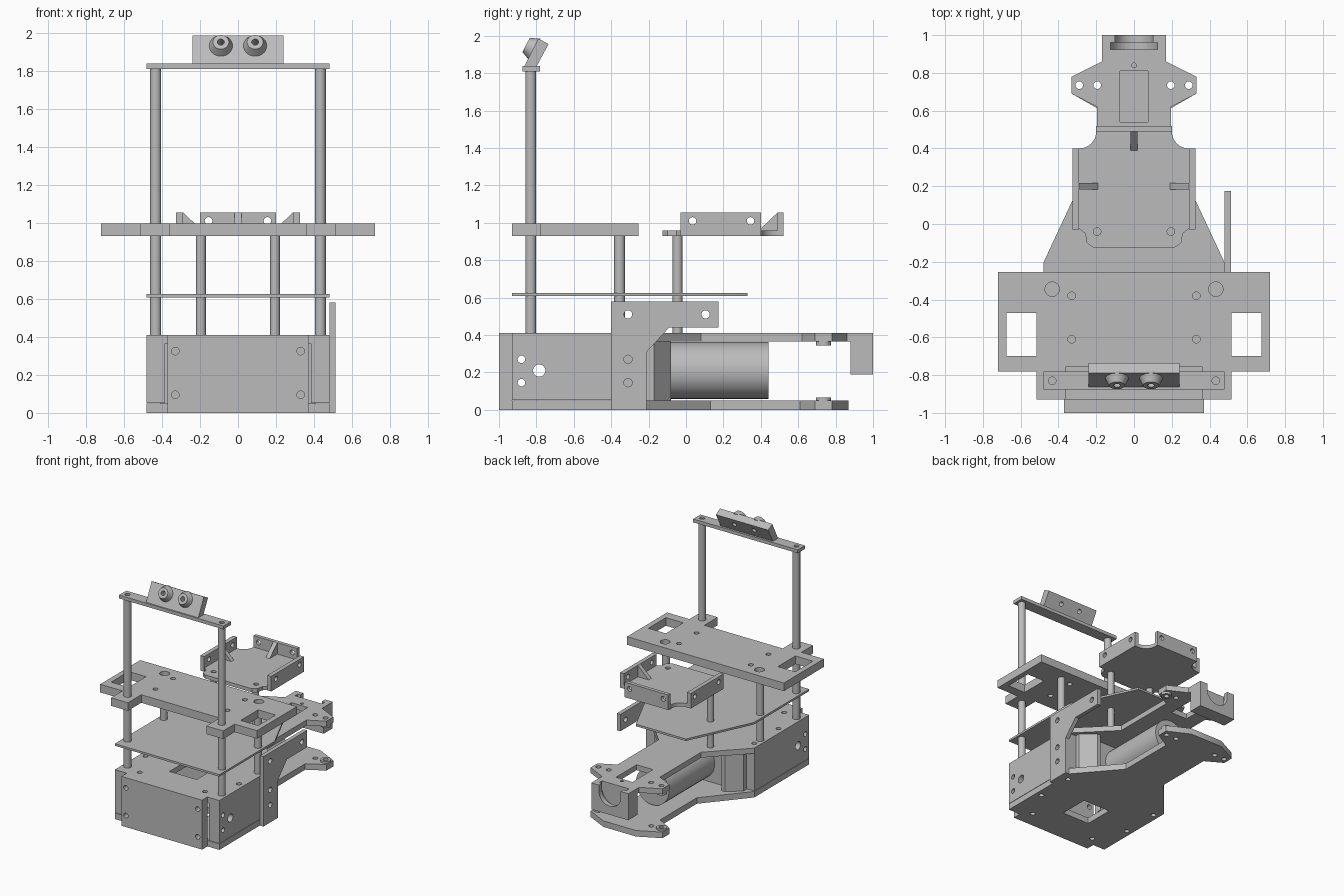
import bpy, bmesh, math
from mathutils import Vector, Matrix

cube = bpy.data.objects.get("Cube")
if cube:
    bpy.data.objects.remove(cube, do_unlink=True)

grey = bpy.data.materials.new("plain_grey")
grey.use_nodes = True
tone = (0.5, 0.5, 0.5, 1)
grey.diffuse_color = tone
grey.node_tree.nodes["Principled BSDF"].inputs["Base Color"].default_value = tone
AXES = {"x": Vector((1, 0, 0)), "y": Vector((0, 1, 0)), "z": Vector((0, 0, 1))}


def prism(bm, pts, axis, lo, hi):
    """Extrude a 2D outline along an axis; outline is in the other two axes."""
    def place(p, d):
        return {"x": (d, p[0], p[1]), "y": (p[0], d, p[1]), "z": (p[0], p[1], d)}[axis]
    face = bm.faces.new([bm.verts.new(place(p, lo)) for p in pts])
    out = bmesh.ops.extrude_face_region(bm, geom=[face])
    moved = [v for v in out["geom"] if isinstance(v, bmesh.types.BMVert)]
    bmesh.ops.translate(bm, verts=moved, vec=AXES[axis] * (hi - lo))


def box(bm, x0, x1, y0, y1, z0, z1):
    prism(bm, [(x0, y0), (x1, y0), (x1, y1), (x0, y1)], "z", z0, z1)


def rod(bm, a, b, r1, r2=None):
    a, b = Vector(a), Vector(b)
    turn = (b - a).to_track_quat("Z", "Y").to_matrix().to_4x4()
    bmesh.ops.create_cone(bm, cap_ends=True, segments=28, radius1=r1,
                          radius2=r1 if r2 is None else r2, depth=(b - a).length,
                          matrix=Matrix.Translation((a + b) / 2) @ turn)


def finish(name, bm):
    bmesh.ops.recalc_face_normals(bm, faces=bm.faces)
    mesh = bpy.data.meshes.new(name)
    bm.to_mesh(mesh)
    bm.free()
    obj = bpy.data.objects.new(name, mesh)
    bpy.context.collection.objects.link(obj)
    mesh.materials.append(grey)
    return obj


def smooth(obj):
    bpy.ops.object.select_all(action="DESELECT")
    obj.select_set(True)
    bpy.context.view_layer.objects.active = obj
    bpy.ops.object.shade_smooth_by_angle(angle=math.radians(30))


def part(name, build, cut=None):
    """Build a part, then subtract an optional cutter shape from it."""
    bm = bmesh.new()
    build(bm)
    obj = finish(name, bm)
    if cut:
        cb = bmesh.new()
        cut(cb)
        cutter = finish(name + "_cutter", cb)
        cutter.hide_render = True
        mod = obj.modifiers.new("holes", "BOOLEAN")
        mod.operation, mod.solver, mod.object = "DIFFERENCE", "EXACT", cutter
        graph = bpy.context.evaluated_depsgraph_get()
        mesh = bpy.data.meshes.new_from_object(obj.evaluated_get(graph))
        obj.modifiers.clear()
        obj.data = mesh
        bpy.data.objects.remove(cutter, do_unlink=True)
    smooth(obj)
    return obj


def mirrored(half):
    return half + [(-x, y) for x, y in reversed(half)]


def holes_z(bm, spots, r, z0, z1):
    for x, y in spots:
        for s in (-1, 1):
            rod(bm, (s * x, y, z0), (s * x, y, z1), r)


# Chassis plates
EARS = [(0.29, 0.735), (0.195, 0.735)]
SCREWS = [(0.3, -0.86), (0.43, -0.6), (0.43, -0.28)]
lower = mirrored([(0.48, -0.93), (0.48, -0.21), (0.19, 0.13), (0.19, 0.61),
                  (0.33, 0.69), (0.33, 0.78), (0.15, 0.87)])
upper = mirrored([(0.48, -0.93), (0.48, -0.21), (0.195, 0.08), (0.195, 0.62),
                  (0.33, 0.69), (0.33, 0.78), (0.17, 0.86), (0.17, 0.9)])


def lower_cut(bm):
    box(bm, -0.125, 0.125, -0.7, -0.45, -0.1, 0.2)
    holes_z(bm, EARS + SCREWS, 0.02, -0.1, 0.2)


def upper_cut(bm):
    box(bm, -0.125, 0.125, -0.72, -0.45, 0.3, 0.5)
    box(bm, -0.075, 0.075, 0.54, 0.81, 0.3, 0.5)
    rod(bm, (0, 0.84, 0.3), (0, 0.84, 0.5), 0.012)
    holes_z(bm, EARS + SCREWS, 0.02, 0.3, 0.5)


part("lower_plate", lambda bm: prism(bm, lower, "z", 0, 0.05), lower_cut)
part("upper_plate", lambda bm: prism(bm, upper, "z", 0.365, 0.41), upper_cut)


# Bosses around the inner ear holes
def boss(z0, z1):
    return lambda bm: holes_z(bm, [(0.29, 0.735)], 0.04, z0, z1)


def boss_cut(bm):
    holes_z(bm, [(0.29, 0.735)], 0.02, 0, 0.5)


part("lower_bosses", boss(0.05, 0.065), boss_cut)
part("upper_bosses", boss(0.345, 0.365), boss_cut)


# Rear saddle block with a U-shaped seat and a wider slot
def u_shape(r, zc):
    arc = [(r * math.cos(t), zc + r * math.sin(t))
           for t in (math.pi + math.pi * i / 16 for i in range(17))]
    return arc + [(r, 0.5), (-r, 0.5)]


def saddle_cut(bm):
    prism(bm, u_shape(0.1, 0.36), "y", 0.95, 1.1)


saddle = part("rear_saddle", lambda bm: box(bm, -0.17, 0.17, 0.88, 1.0, 0.19, 0.41), saddle_cut)
bm = bmesh.new()
prism(bm, u_shape(0.125, 0.36), "y", 0.925, 0.96)
slot = finish("saddle_slot_cutter", bm)
slot.hide_render = True
mod = saddle.modifiers.new("slot", "BOOLEAN")
mod.operation, mod.solver, mod.object = "DIFFERENCE", "EXACT", slot

# Side walls with a thicker front flange
for side, s in (("left", 1), ("right", -1)):
    def wall(bm):
        prism(bm, [(s * x, y) for x, y in [(0.385, -0.93), (0.48, -0.93), (0.48, -0.21),
              (0.41, -0.21), (0.41, -0.86), (0.385, -0.86)]], "z", 0.053, 0.365)

    def wall_cut(bm):
        for y, z, r in [(-0.88, 0.27, 0.02), (-0.88, 0.145, 0.02), (-0.785, 0.21, 0.033)]:
            rod(bm, (s * 0.3, y, z), (s * 0.6, y, z), r)
    part(side + "_wall", wall, wall_cut)


# Front cover
def cover_cut(bm):
    for x in (-0.33, 0.33):
        for z in (0.095, 0.325):
            rod(bm, (x, -1.1, z), (x, -0.9, z), 0.02)


part("front_cover", lambda bm: box(bm, -0.37, 0.37, -1, -0.93, 0, 0.41), cover_cut)

# Motor and its mount
mount = mirrored([(0.41, -0.24), (0.41, -0.17), (0.3, -0.08), (0.27, -0.08),
                  (0.27, -0.16)])
part("motor_mount", lambda bm: prism(bm, mount, "z", 0.05, 0.365))
part("motor", lambda bm: rod(bm, (0, -0.18, 0.21), (0, 0.44, 0.21), 0.152))

# Side bracket
bracket = [(-0.4, 0), (-0.21, 0), (-0.21, 0.31), (-0.09, 0.44), (0.175, 0.44),
           (0.175, 0.58), (-0.4, 0.58)]


def bracket_cut(bm):
    for y, z in [(-0.31, 0.51), (0.105, 0.51), (-0.31, 0.27), (-0.31, 0.145)]:
        rod(bm, (0.45, y, z), (0.6, y, z), 0.022)


part("side_bracket", lambda bm: prism(bm, bracket, "x", 0.48, 0.513), bracket_cut)

# Thin board
board = mirrored([(0.48, -0.93), (0.48, -0.205), (0.23, 0.33)])
part("thin_board", lambda bm: prism(bm, board, "z", 0.608, 0.625))

# Posts
for name, x, y, top, r in [("tall_post", 0.433, -0.83, 1.81, 0.029),
                           ("middle_post", 0.433, -0.355, 0.93, 0.029),
                           ("tray_post", 0.195, -0.045, 0.93, 0.026)]:
    for side, s in (("left", 1), ("right", -1)):
        part(side + "_" + name, lambda bm: rod(bm, (s * x, y, 0.41), (s * x, y, top), r))

# Middle deck with a front notch and side windows
deck = mirrored([(0.36, -0.755), (0.36, -0.93), (0.515, -0.93), (0.515, -0.78),
                 (0.72, -0.78), (0.72, -0.255)])


def deck_cut(bm):
    for s in (-1, 1):
        box(bm, *sorted((s * 0.515, s * 0.675)), -0.7, -0.47, 0.9, 1.1)
    holes_z(bm, [(0.33, -0.38), (0.33, -0.61)], 0.02, 0.9, 1.1)
    holes_z(bm, [(0.433, -0.345)], 0.038, 0.96, 1.1)


part("middle_deck", lambda bm: prism(bm, deck, "z", 0.93, 0.997), deck_cut)

# Rear tray: floor, walls and ribs
arc = [(0.29 - 0.09 * math.sin(t), 0.49 - 0.09 * math.cos(t))
       for t in (math.pi / 2 * i / 8 for i in range(9))]
floor = mirrored([(0.215, -0.125), (0.25, -0.1), (0.258, -0.05), (0.29, -0.025)] + arc)
part("tray_floor", lambda bm: prism(bm, floor, "z", 0.93, 0.96),
     lambda bm: holes_z(bm, [(0.195, -0.04)], 0.02, 0.945, 1.1))


def back_holes(bm):
    for x in (-0.155, 0.155):
        rod(bm, (x, 0.4, 1.01), (x, 0.6, 1.01), 0.02)


part("tray_back_wall", lambda bm: box(bm, -0.2, 0.2, 0.49, 0.52, 0.93, 1.055), back_holes)
part("tray_back_rib", lambda bm: prism(
    bm, [(0.39, 0.96), (0.49, 0.96), (0.49, 1.055)], "x", -0.018, 0.018))
for side, s in (("left", 1), ("right", -1)):
    def side_holes(bm):
        for y in (0.035, 0.345):
            rod(bm, (s * 0.2, y, 1.01), (s * 0.4, y, 1.01), 0.02)
    part("tray_" + side + "_wall", lambda bm: box(
        bm, *sorted((s * 0.29, s * 0.325)), -0.03, 0.4, 0.93, 1.055), side_holes)
    part("tray_" + side + "_rib", lambda bm: prism(
        bm, [(s * 0.19, 0.96), (s * 0.29, 0.96), (s * 0.29, 1.055)], "y", 0.182, 0.218))

# Top bar and tilted sensor
part("top_bar", lambda bm: box(bm, -0.48, 0.48, -0.875, -0.78, 1.81, 1.838),
     lambda bm: holes_z(bm, [(0.433, -0.83)], 0.02, 1.825, 1.9))
facing = Vector((0, -0.89, 0.455))
eyes = [Vector((x, -0.815, 1.93)) for x in (-0.09, 0.09)]


def sensor(bm):
    prism(bm, [(-0.865, 1.835), (-0.79, 1.985), (-0.735, 1.955), (-0.805, 1.825)],
          "x", -0.24, 0.24)


def eye_holes(bm):
    for e in eyes:
        rod(bm, e - facing * 0.15, e + facing * 0.1, 0.018)


part("sensor_plate", sensor, eye_holes)
for side, e in zip(("right", "left"), eyes):
    part(side + "_sensor_eye",
         lambda bm: rod(bm, e - facing * 0.008, e + facing * 0.045, 0.066, 0.042), eye_holes)
